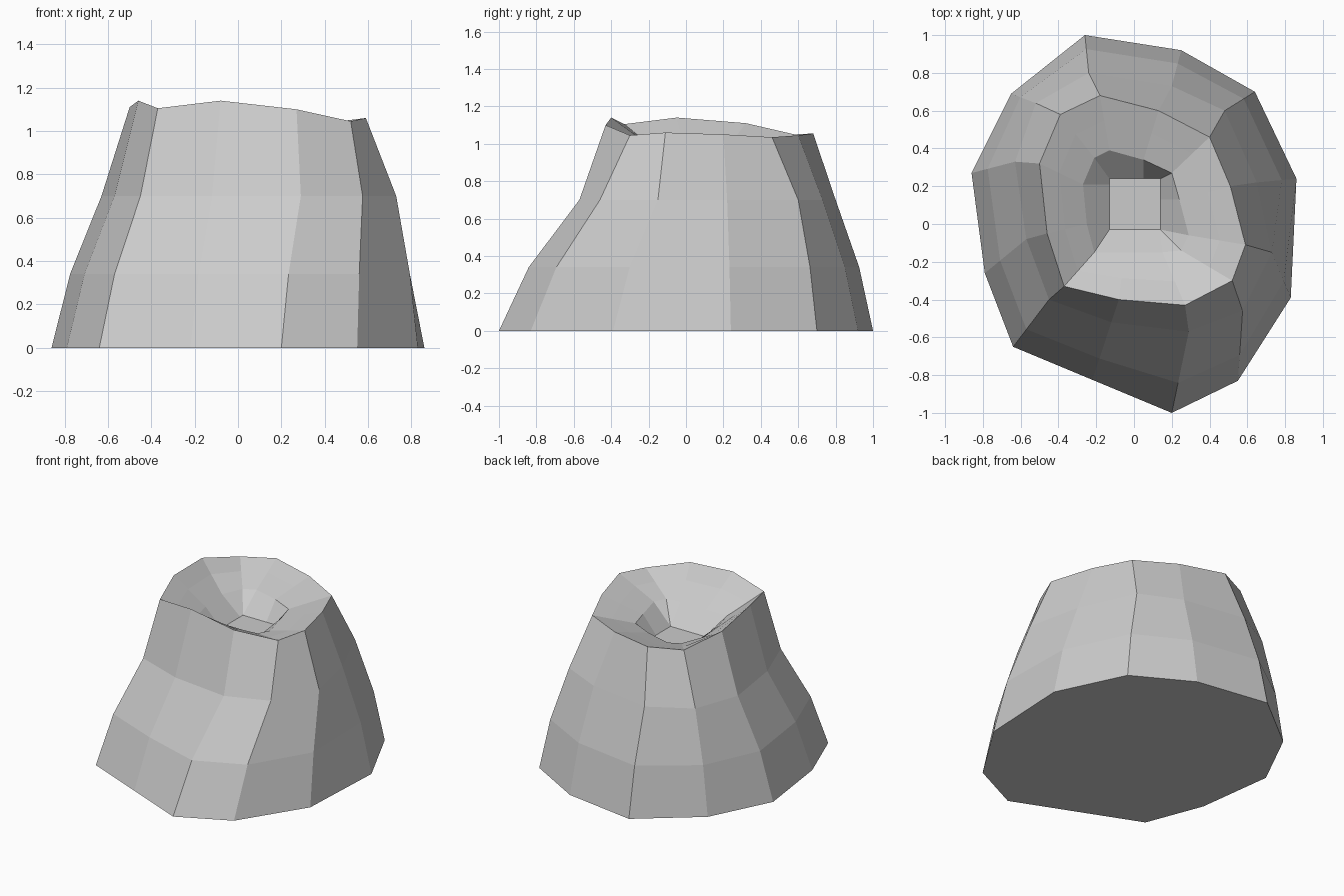
import bpy, bmesh
from mathutils import Vector

if "Cube" in bpy.data.objects:
    bpy.data.objects.remove(bpy.data.objects["Cube"])

# Twelve-sided cross-sections, counted clockwise from the back
BASE = [(-.26, 1), (.25, .92), (.64, .70), (.86, .24), (.83, -.39), (.55, -.83),
        (.20, -1), (-.22, -.825), (-.64, -.65), (-.79, -.26), (-.86, .27), (-.65, .69)]
WAIST = [(-.24, .80), (.20, .73), (.48, .60), (.65, .22), (.73, -.15), (.575, -.46),
         (.29, -.57), (-.12, -.52), (-.45, -.40), (-.57, -.08), (-.63, .33), (-.52, .64)]
RIM = [(-.18, .68, 1.055), (.13, .60, 1.045), (.40, .46, 1.035), (.51, .20, 1.05),
       (.59, -.11, 1.06), (.52, -.30, 1.045), (.27, -.43, 1.10), (-.08, -.40, 1.14),
       (-.37, -.33, 1.105), (-.46, -.05, 1.14), (-.50, .32, 1.11), (-.39, .58, 1.05)]
CRATER = [(-.13, .39), (.05, .34), (.20, .27), (.24, .13), (.29, -.06), (.25, -.14),
          (.15, -.15), (-.05, -.15), (-.21, -.15), (-.25, 0), (-.27, .21), (-.21, .35)]


def at(points, z):
    return [Vector((x, y, z)) for x, y in points]


def blend(a, b, t):
    return [p.lerp(q, t) for p, q in zip(a, b)]


def clamp(v, lo, hi):
    return max(lo, min(hi, v))


# Outer slope, rim, then the shallow crater and its boxy floor
base = at(BASE, 0)
waist = at(WAIST, .70)
low = blend(base, waist, .37)
for p in low:
    p.z = .34
rim = [Vector(p) for p in RIM]
crater = at(CRATER, .96)
ledge = blend(rim, crater, .45)
floor = at([(clamp(x, -.13, .14), clamp(y, -.03, .24)) for x, y in CRATER], .84)

bm = bmesh.new()
rings = [[bm.verts.new(p) for p in ring]
         for ring in (base, low, waist, rim, ledge, crater, floor)]
for a, b in zip(rings, rings[1:]):
    for i in range(12):
        j = (i + 1) % 12
        bm.faces.new((a[i], a[j], b[j], b[i]))
bm.faces.new(rings[0])
bm.faces.new(rings[-1])
bmesh.ops.remove_doubles(bm, verts=bm.verts, dist=.001)
bmesh.ops.recalc_face_normals(bm, faces=bm.faces)

mesh = bpy.data.meshes.new("crater_mound")
bm.to_mesh(mesh)
bm.free()
mound = bpy.data.objects.new("crater_mound", mesh)
bpy.context.collection.objects.link(mound)
